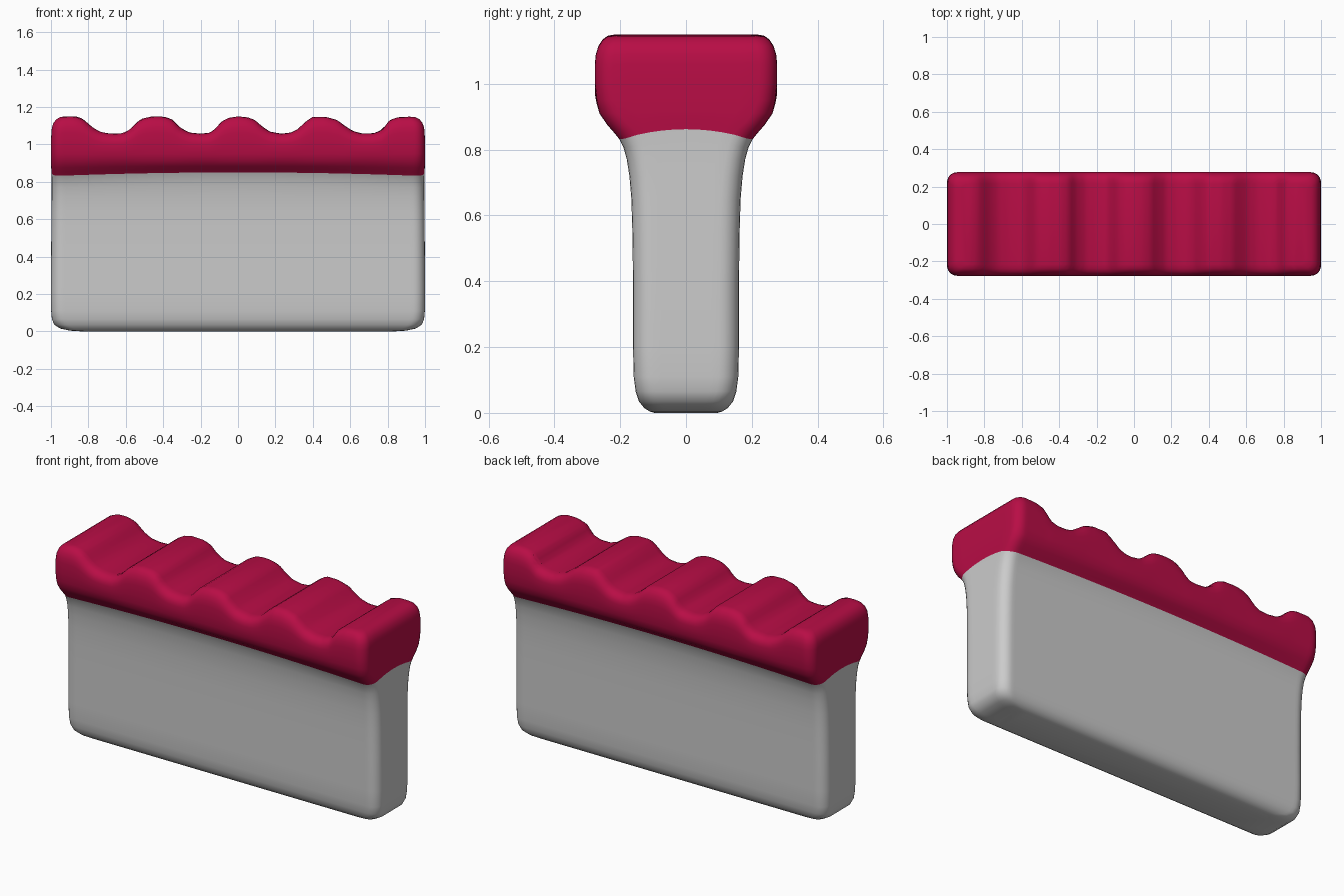
import bpy, bmesh, math

N, M, C = 110, 9, 5          # points along the side, across the end, in a corner

# Height of the ridged top along x
RIDGES = [(-1, 1.15), (-.87, 1.15), (-.83, 1.137), (-.8, 1.11), (-.77, 1.085), (-.73, 1.064),
          (-.67, 1.056), (-.61, 1.06), (-.57, 1.085), (-.54, 1.12), (-.51, 1.138), (-.46, 1.149),
          (-.39, 1.147), (-.35, 1.132), (-.31, 1.09), (-.26, 1.063), (-.2, 1.057), (-.15, 1.062),
          (-.12, 1.085), (-.09, 1.12), (-.05, 1.142), (0, 1.149), (.05, 1.145), (.09, 1.13),
          (.13, 1.095), (.17, 1.068), (.23, 1.057), (.28, 1.062), (.32, 1.082), (.36, 1.12),
          (.4, 1.147), (.47, 1.147), (.53, 1.13), (.57, 1.1), (.61, 1.073), (.66, 1.058),
          (.72, 1.058), (.77, 1.075), (.81, 1.13), (.86, 1.146), (1, 1.15)]

# Levels: z, half length, half width, corner radius
BODY = [(0, .84, .095, .05), (.004, .9, .11, .05), (.015, .95, .127, .055), (.035, .982, .143, .06),
        (.065, .995, .153, .06), (.11, .999, .159, .06), (.2, 1, .161, .06), (.4, .999, .161, .06),
        (.55, .998, .163, .06), (.65, .997, .166, .06), (.72, .996, .172, .06),
        (.77, .996, .18, .06), (.805, .996, .19, .06), (.83, .997, .203, .06)]
CAP = [(.83, .997, .203, .06), (.85, .998, .219, .06), (.875, .999, .24, .06), (.91, 1, .263, .06),
       (.95, 1, .272, .055), (1.0, 1, .277, .055), (1.06, .998, .277, .055), (1.09, .995, .274, .055),
       (1.115, .986, .266, .05), (1.134, .971, .254, .045), (1.146, .95, .238, .04),
       (1.15, .92, .215, .035)]


def ridge(x):
    for (x0, z0), (x1, z1) in zip(RIDGES, RIDGES[1:]):
        if x <= x1:
            return z0 + (z1 - z0) * (x - x0) / (x1 - x0)
    return 1.15


def loop(hx, hy, r):
    """Rounded rectangle, counter-clockwise from the front left."""
    a, b = hx - r, hy - r
    half = [(-a + 2 * a * i / (N - 1), -hy) for i in range(N)]
    for k in range(1, C + 1):
        t = math.pi / 2 * k / (C + 1)
        half.append((a + r * math.sin(t), -b - r * math.cos(t)))
    half += [(hx, -b + 2 * b * j / (M - 1)) for j in range(M)]
    for k in range(1, C + 1):
        t = math.pi / 2 * k / (C + 1)
        half.append((a + r * math.cos(t), b + r * math.sin(t)))
    return half + [(-x, -y) for x, y in half]


def height(x, y, z, hy):
    # top follows the ridges; the seam bows along the sides and arches at the ends
    if z > .93:
        return .93 + (z - .93) * (ridge(x) - .93) / .22
    arch = .02 * (1 - x * x) + .035 * abs(x) ** 30 * max(0, 1 - (y / hy) ** 2)
    return z + arch * math.exp(-((z - .83) / .05) ** 2) if z > .6 else z


def build(name, levels, closed_top):
    bm = bmesh.new()
    rings = [[bm.verts.new((x, y, height(x, y, z, hy))) for x, y in loop(hx, hy, r)]
             for z, hx, hy, r in levels]
    n = len(rings[0])
    for lo, hi in zip(rings, rings[1:]):
        for i in range(n):
            j = (i + 1) % n
            bm.faces.new((lo[i], lo[j], hi[j], hi[i]))
    if closed_top:
        top, back = rings[-1], n // 2
        for i in range(N - 1):
            k = back + N - 1 - i
            bm.faces.new((top[i], top[i + 1], top[k - 1], top[k]))
        bm.faces.new(top[N - 1:back + 1])
        bm.faces.new(top[back + N - 1:] + [top[0]])
    else:
        bm.faces.new(rings[0][::-1])
    me = bpy.data.meshes.new(name)
    bm.to_mesh(me)
    bm.free()
    for p in me.polygons:
        p.use_smooth = True
    ob = bpy.data.objects.new(name, me)
    bpy.context.collection.objects.link(ob)
    return ob


# Grey slab and red ridged cap
build("handle_body", BODY, False)
cap = build("ridged_cap", CAP, True)
mat = bpy.data.materials.new("crimson")
mat.diffuse_color = (.48, .004, .06, 1)
cap.data.materials.append(mat)
